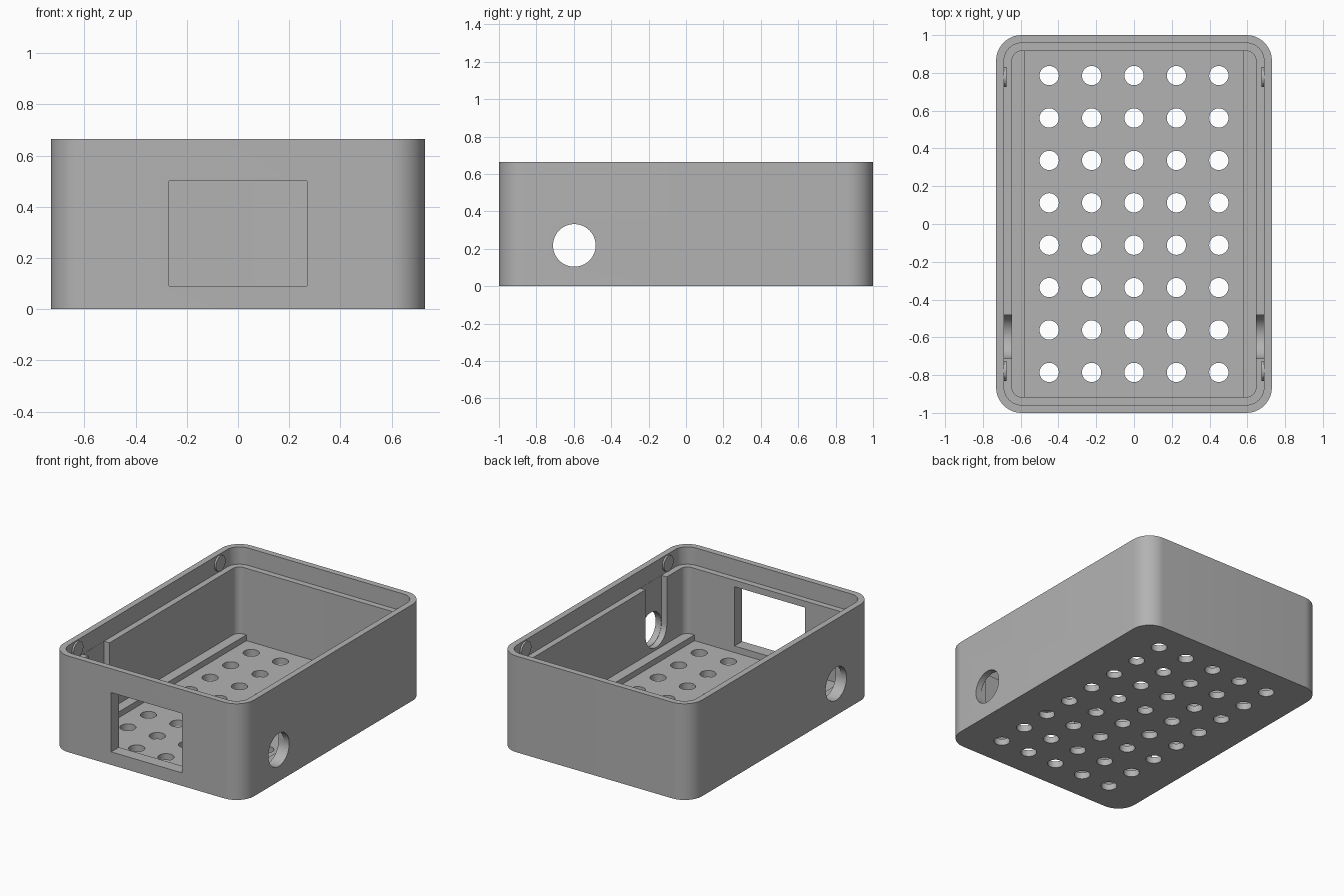
import bpy
import bmesh
from math import radians
from mathutils import Matrix, Vector

if "Cube" in bpy.data.objects:
    bpy.data.objects.remove(bpy.data.objects["Cube"], do_unlink=True)

grey = bpy.data.materials.new("plain grey")
grey.use_nodes = True
grey.diffuse_color = (0.45, 0.45, 0.45, 1)
grey.node_tree.nodes["Principled BSDF"].inputs["Base Color"].default_value = grey.diffuse_color

HALF_X, HALF_Y, TOP = 0.73, 1.0, 0.665
WALL, FLOOR, LEDGE = 0.042, 0.045, 0.545
PORT_Y, PORT_Z = -0.597, 0.218


def add_box(bm, low, high, radius=0):
    """Box between two corners, with optional rounded vertical edges."""
    low, high = Vector(low), Vector(high)
    matrix = Matrix.Translation((low + high) / 2) @ Matrix.Diagonal((*(high - low), 1))
    verts = bmesh.ops.create_cube(bm, size=1, matrix=matrix)["verts"]
    if radius:
        edges = {e for v in verts for e in v.link_edges
                 if abs(e.verts[0].co.z - e.verts[1].co.z) > 0.001}
        bmesh.ops.bevel(bm, geom=list(edges), offset=radius, segments=12,
                        profile=0.5, affect="EDGES")


def add_cylinder(bm, centre, radius, depth, axis="Z", segments=48):
    turn = Matrix.Rotation(radians(90), 4, "Y") if axis == "X" else Matrix()
    bmesh.ops.create_cone(bm, cap_ends=True, segments=segments, radius1=radius,
                          radius2=radius, depth=depth,
                          matrix=Matrix.Translation(centre) @ turn)


def make_object(name, bm):
    mesh = bpy.data.meshes.new(name)
    bm.to_mesh(mesh)
    bm.free()
    mesh.materials.append(grey)
    obj = bpy.data.objects.new(name, mesh)
    bpy.context.collection.objects.link(obj)
    return obj


def cut(target, bm):
    """Subtract the bmesh from the target and discard the cutter."""
    cutter = make_object("cutter", bm)
    cutter.hide_render = True
    mod = target.modifiers.new("cut", "BOOLEAN")
    mod.operation, mod.solver, mod.object = "DIFFERENCE", "EXACT", cutter
    graph = bpy.context.evaluated_depsgraph_get()
    mesh = bpy.data.meshes.new_from_object(target.evaluated_get(graph))
    target.modifiers.clear()
    target.data = mesh
    bpy.data.objects.remove(cutter, do_unlink=True)


def smooth(obj):
    bpy.ops.object.select_all(action="DESELECT")
    obj.select_set(True)
    bpy.context.view_layer.objects.active = obj
    bpy.ops.object.shade_smooth_by_angle(angle=radians(30))


# Outer shell
bm = bmesh.new()
add_box(bm, (-HALF_X, -HALF_Y, 0), (HALF_X, HALF_Y, TOP), 0.135)
case = make_object("case_shell", bm)

# Main cavity, then the wider recess that leaves a thin lip and a ledge
for inset, bottom, radius in ((2 * WALL, FLOOR, 0.051), (WALL, LEDGE, 0.093)):
    bm = bmesh.new()
    x, y = HALF_X - inset, HALF_Y - inset
    add_box(bm, (-x, -y, bottom), (x, y, TOP + 0.1), radius)
    cut(case, bm)

# Round-bottomed slots in the inner half of both side walls
for side in (-1, 1):
    bm = bmesh.new()
    x = 0.6435 * side
    add_cylinder(bm, (x, PORT_Y, PORT_Z), 0.116, 0.087, "X")
    cut(case, bm)
    bm = bmesh.new()
    add_box(bm, (x - 0.0435, PORT_Y - 0.116, PORT_Z), (x + 0.0435, PORT_Y + 0.116, 0.6))
    cut(case, bm)

# Round cable ports through both sides
bm = bmesh.new()
add_cylinder(bm, (0, PORT_Y, PORT_Z), 0.114, 2, "X")
cut(case, bm)

# Front window
bm = bmesh.new()
add_box(bm, (-0.27, -1.2, 0.09), (0.27, -0.7, 0.5))
cut(case, bm)

# Grid of vent holes in the floor
bm = bmesh.new()
for column in range(5):
    for row in range(8):
        add_cylinder(bm, ((column - 2) * 0.2245, (row - 3.5) * 0.2245, 0), 0.051, 0.2,
                     segments=32)
cut(case, bm)
smooth(case)

# Floor rails along the side walls, and snap bumps on the lip
for side, label in ((1, "left"), (-1, "right")):
    bm = bmesh.new()
    inner, outer = sorted((side * 0.577, side * 0.66))
    add_box(bm, (inner, -0.93, FLOOR - 0.01), (outer, 0.93, 0.085))
    make_object(label + "_floor_rail", bm)
    for y, place in ((-0.777, "front"), (0.777, "back")):
        bm = bmesh.new()
        add_cylinder(bm, (side * 0.688, y, 0.605), 0.053, 0.024, "X")
        smooth(make_object(label + "_" + place + "_snap_bump", bm))
